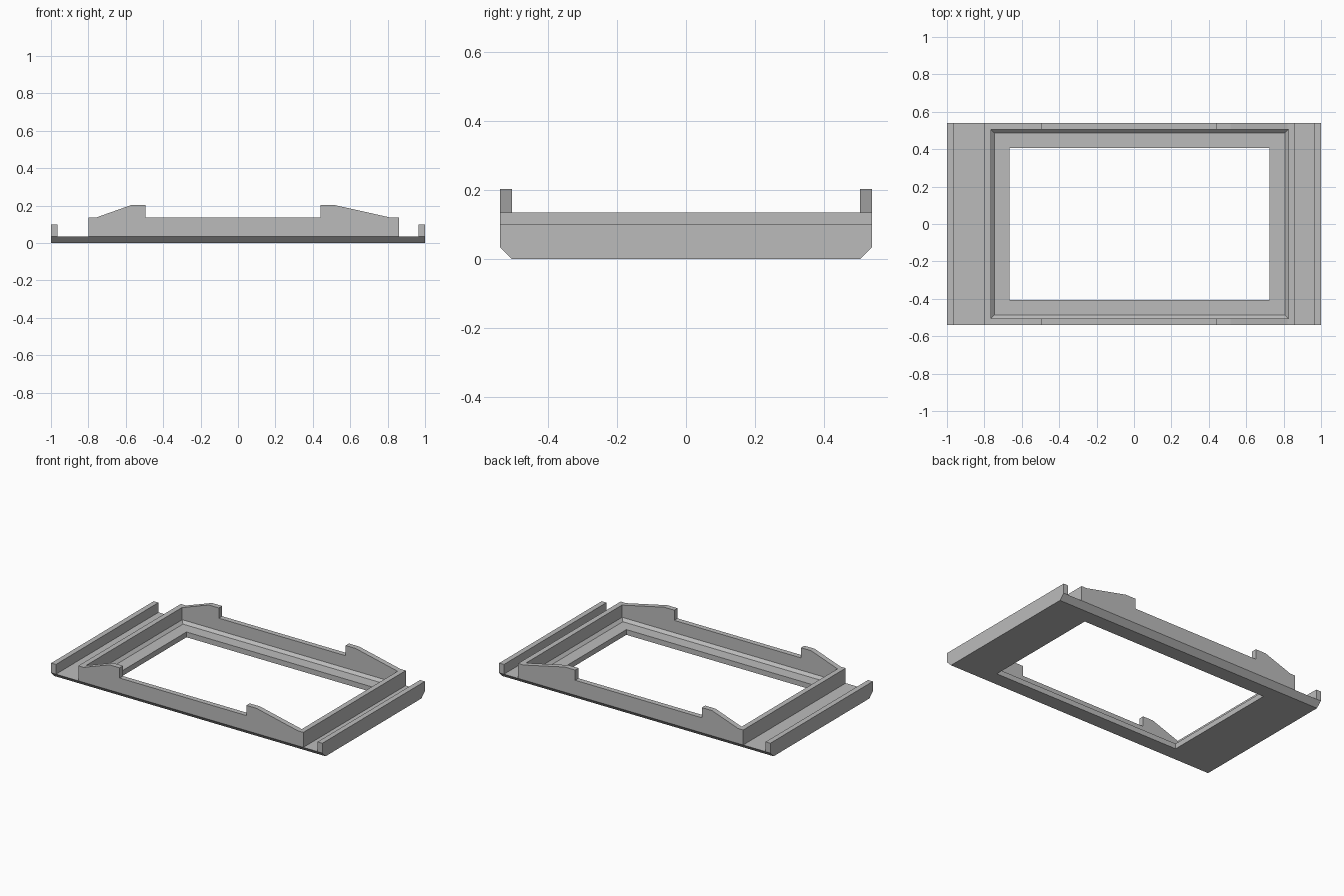
import bpy
import bmesh

cube = bpy.data.objects.get("Cube")
if cube:
    bpy.data.objects.remove(cube, do_unlink=True)

# Single plain material
GREY = (0.5, 0.5, 0.5, 1.0)
grey = bpy.data.materials.new("plain_grey")
grey.use_nodes = True
grey.diffuse_color = GREY
grey.node_tree.nodes["Principled BSDF"].inputs["Base Color"].default_value = GREY

# Shared dimensions
HALF_LENGTH, HALF_WIDTH = 1.0, 0.54
WALL = 0.035
FLOOR = 0.035
RIM = 0.135
LIP_TOP = 0.10
TAB_TOP = 0.203
FILLET = 0.018
LEFT, RIGHT = -0.80, 0.86


def finish(name, bm):
    bmesh.ops.recalc_face_normals(bm, faces=bm.faces)
    mesh = bpy.data.meshes.new(name)
    bm.to_mesh(mesh)
    bm.free()
    mesh.materials.append(grey)
    obj = bpy.data.objects.new(name, mesh)
    bpy.context.collection.objects.link(obj)
    return obj


def ring_solid(name, rings, close):
    """Join rectangular rings (x0, x1, half width, z) into a hollow frame."""
    bm = bmesh.new()
    loops = [[bm.verts.new(p) for p in ((a, -w, z), (b, -w, z), (b, w, z), (a, w, z))]
             for a, b, w, z in rings]
    pairs = list(zip(loops, loops[1:]))
    if close:
        pairs.append((loops[-1], loops[0]))
    for low, high in pairs:
        for i in range(4):
            j = (i + 1) % 4
            bm.faces.new((low[i], low[j], high[j], high[i]))
    return finish(name, bm)


def prism(name, profile, offset):
    """Extrude a closed outline along an offset vector."""
    bm = bmesh.new()
    face = bm.faces.new([bm.verts.new(p) for p in profile])
    result = bmesh.ops.extrude_face_region(bm, geom=[face], use_keep_orig=True)
    moved = [v for v in result["geom"] if isinstance(v, bmesh.types.BMVert)]
    bmesh.ops.translate(bm, verts=moved, vec=offset)
    return finish(name, bm)


# Base plate with a window and bevelled long lower edges
opening = (-0.665, 0.725, 0.407)
ring_solid("base_plate", [
    (*opening, 0),
    (-HALF_LENGTH, HALF_LENGTH, HALF_WIDTH - WALL, 0),
    (-HALF_LENGTH, HALF_LENGTH, HALF_WIDTH, FLOOR),
    (*opening, FLOOR),
], True)

# Raised wall with a sloped inner foot
inner = (LEFT + WALL, RIGHT - WALL, HALF_WIDTH - WALL)
ring_solid("raised_wall", [
    (LEFT, RIGHT, HALF_WIDTH, FLOOR),
    (LEFT, RIGHT, HALF_WIDTH, RIM),
    (*inner, RIM),
    (*inner, FLOOR + FILLET),
    (inner[0] + FILLET, inner[1] - FILLET, inner[2] - FILLET, FLOOR),
], False)

# Upright lips at both ends
for side, x in (("right", -HALF_LENGTH), ("left", HALF_LENGTH - WALL)):
    outline = [(x, -HALF_WIDTH, FLOOR), (x, HALF_WIDTH, FLOOR),
               (x, HALF_WIDTH, LIP_TOP), (x, -HALF_WIDTH, LIP_TOP)]
    prism(side + "_end_lip", outline, (WALL, 0, 0))

# Sloped tabs on the front and back walls
tabs = {
    "right": [(-0.762, RIM), (-0.57, TAB_TOP), (-0.495, TAB_TOP), (-0.495, RIM)],
    "left": [(0.44, RIM), (0.44, TAB_TOP), (0.515, TAB_TOP), (0.82, RIM)],
}
for end, y in (("front", -HALF_WIDTH), ("back", HALF_WIDTH - WALL)):
    for side, outline in tabs.items():
        prism(f"{end}_{side}_tab", [(x, y, z) for x, z in outline], (0, WALL, 0))
